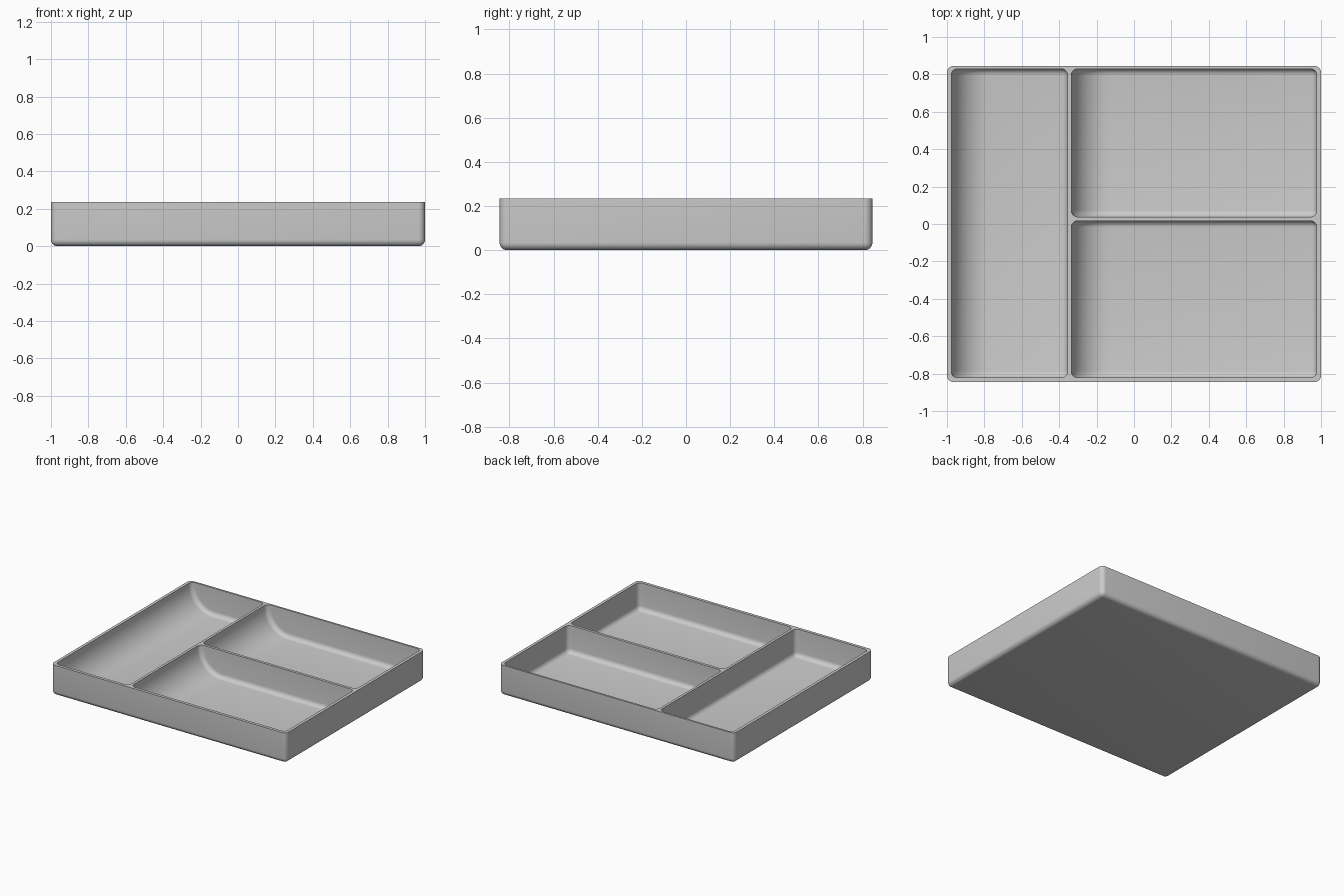
import bpy
import bmesh
from mathutils import Matrix, Vector

cube = bpy.data.objects.get("Cube")
if cube:
    bpy.data.objects.remove(cube, do_unlink=True)

HEIGHT = 0.235
FLOOR = 0.025
ROUND = 0.035
SCOOP = 0.2


def box_mesh(low, high):
    low, high = Vector(low), Vector(high)
    bm = bmesh.new()
    bmesh.ops.create_cube(bm, size=1, matrix=Matrix.Translation((low + high) / 2)
                          @ Matrix.Diagonal((*(high - low), 1)))
    return bm


def round_edges(bm, edges, radius, segments):
    bmesh.ops.bevel(bm, geom=edges, offset=radius, offset_type='OFFSET',
                    segments=segments, profile=0.5, affect='EDGES')


def sharp_edges_below(bm, top):
    # every sharp edge except the ones around the top face
    return [e for e in bm.edges if e.calc_face_angle(0) > 0.5
            and min(v.co.z for v in e.verts) < top - 0.001]


def add_object(name, bm):
    bmesh.ops.recalc_face_normals(bm, faces=bm.faces)
    mesh = bpy.data.meshes.new(name)
    bm.to_mesh(mesh)
    bm.free()
    obj = bpy.data.objects.new(name, mesh)
    bpy.context.collection.objects.link(obj)
    return obj


def pocket_cutter(name, x0, x1, y0, y1):
    top = HEIGHT + 0.1
    bm = box_mesh((x0, y0, FLOOR), (x1, y1, top))
    # wide scoop along the -x side of the floor
    scoop = [e for e in bm.edges
             if all(v.co.x < x0 + 0.001 and v.co.z < FLOOR + 0.001 for v in e.verts)]
    round_edges(bm, scoop, SCOOP, 16)
    # small fillets elsewhere
    round_edges(bm, sharp_edges_below(bm, top), ROUND, 6)
    cutter = add_object(name, bm)
    cutter.hide_render = True
    return cutter


# Tray body with rounded corners and underside
body = box_mesh((-1, -0.845, 0), (1, 0.845, HEIGHT))
round_edges(body, sharp_edges_below(body, HEIGHT), ROUND, 6)
tray = add_object("divided_tray", body)

# Three scooped compartments
cutters = [pocket_cutter("long_pocket_cutter", -0.977, -0.355, -0.822, 0.83),
           pocket_cutter("back_pocket_cutter", -0.335, 0.977, 0.038, 0.83),
           pocket_cutter("front_pocket_cutter", -0.335, 0.977, -0.822, 0.017)]

bpy.ops.object.select_all(action='DESELECT')
bpy.context.view_layer.objects.active = tray
tray.select_set(True)
for cutter in cutters:
    cut = tray.modifiers.new(cutter.name, 'BOOLEAN')
    cut.operation = 'DIFFERENCE'
    cut.solver = 'EXACT'
    cut.object = cutter
    bpy.ops.object.modifier_apply(modifier=cut.name)
    bpy.data.objects.remove(cutter, do_unlink=True)

# Plain grey finish
grey = bpy.data.materials.new("light_grey")
grey.use_nodes = True
colour = (0.6, 0.6, 0.6, 1)
grey.diffuse_color = colour
grey.node_tree.nodes["Principled BSDF"].inputs["Base Color"].default_value = colour
tray.data.materials.clear()
tray.data.materials.append(grey)
bpy.ops.object.shade_smooth_by_angle(angle=0.6)
